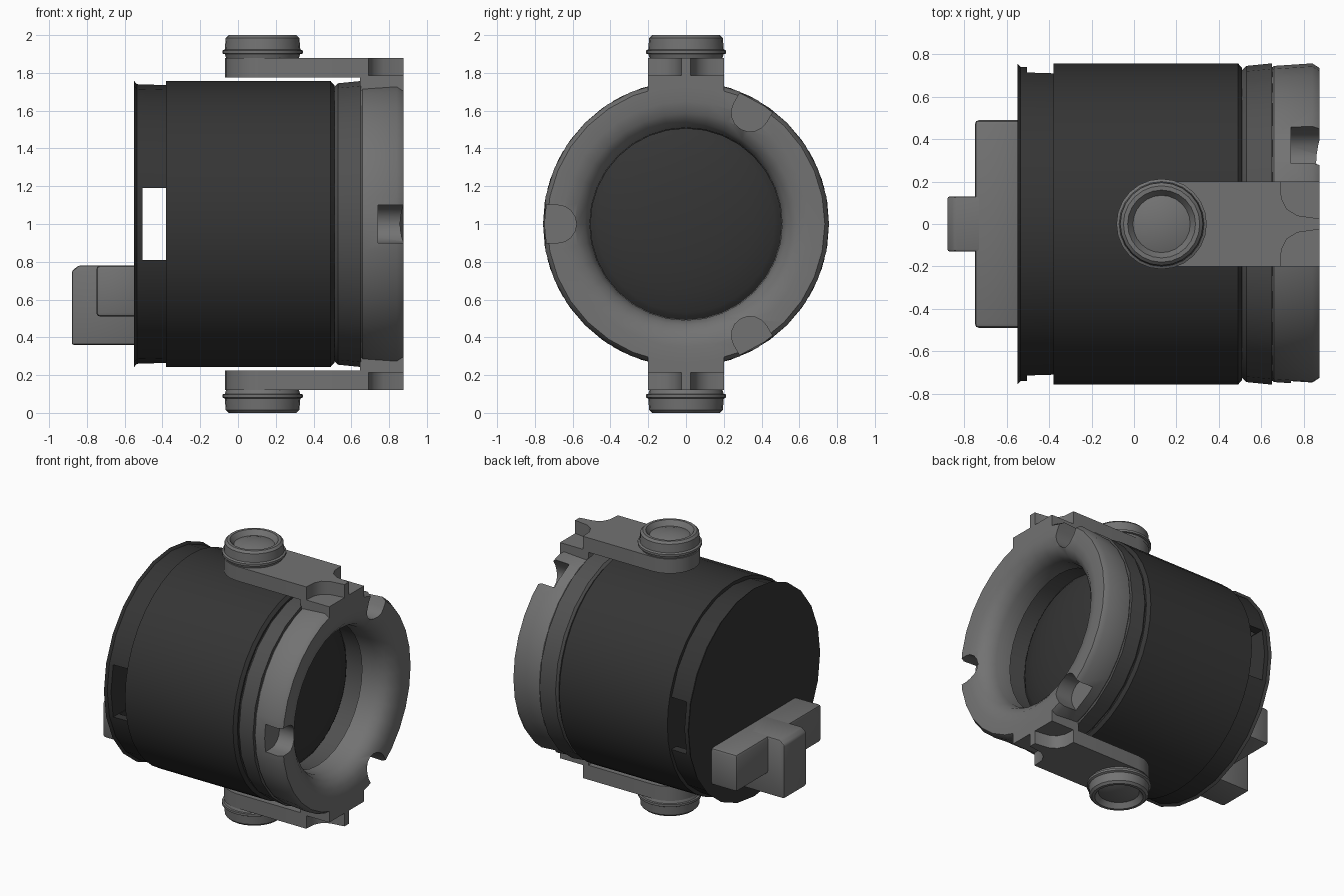
import bpy, bmesh
from math import sin, cos, pi, radians
from mathutils import Vector, Matrix

if "Cube" in bpy.data.objects:
    bpy.data.objects.remove(bpy.data.objects["Cube"])


def material(name, v):
    m = bpy.data.materials.new(name)
    m.diffuse_color = (v, v, v, 1)
    m.use_nodes = True
    m.node_tree.nodes["Principled BSDF"].inputs["Base Color"].default_value = m.diffuse_color
    return m


DARK = material("dark_shell", 0.035)
MID = material("dark_collar", 0.08)
GREY = material("grey_metal", 0.17)


def finish(bm, name, mat):
    bmesh.ops.remove_doubles(bm, verts=bm.verts, dist=1e-5)
    bmesh.ops.recalc_face_normals(bm, faces=bm.faces)
    me = bpy.data.meshes.new(name)
    bm.to_mesh(me)
    bm.free()
    ob = bpy.data.objects.new(name, me)
    bpy.context.collection.objects.link(ob)
    if mat:
        me.materials.append(mat)
    return ob


def activate(ob):
    bpy.ops.object.select_all(action='DESELECT')
    ob.select_set(True)
    bpy.context.view_layer.objects.active = ob


def smooth(ob, angle=35):
    activate(ob)
    bpy.ops.object.shade_smooth_by_angle(angle=radians(angle))


def cut(ob, cutters):
    activate(ob)
    for c in cutters:
        m = ob.modifiers.new("cut", 'BOOLEAN')
        m.object, m.operation, m.solver = c, 'DIFFERENCE', 'EXACT'
        bpy.ops.object.modifier_apply(modifier=m.name)
    for c in cutters:
        bpy.data.objects.remove(c)


def lathe(name, prof, mat, n=32, closed=False, matrix=Matrix.Translation((0, 0, 1))):
    """Spin (along, radius) points about the local x axis."""
    bm = bmesh.new()
    rings = [[bm.verts.new((a, r * cos(2 * pi * i / n), r * sin(2 * pi * i / n)))
              for i in range(n)] if r > 0 else [bm.verts.new((a, 0, 0))] * n
             for a, r in prof]
    pairs = list(zip(rings, rings[1:]))
    if closed:
        pairs.append((rings[-1], rings[0]))
    for p, q in pairs:
        for i in range(n):
            j = (i + 1) % n
            bm.faces.new(list(dict.fromkeys((p[i], p[j], q[j], q[i]))))
    bmesh.ops.transform(bm, matrix=matrix, verts=bm.verts)
    return finish(bm, name, mat)


def prism(name, pts, lo, hi, axis, mat, matrix=Matrix(), bevel=0):
    """Extrude a 2D outline along one axis from lo to hi."""
    bm = bmesh.new()

    def at(p):
        c = list(p)
        c.insert(axis, lo)
        return bm.verts.new(c)
    f = bm.faces.new([at(p) for p in pts])
    ext = bmesh.ops.extrude_face_region(bm, geom=[f])
    d = Vector((0, 0, 0))
    d[axis] = hi - lo
    bmesh.ops.translate(bm, vec=d, verts=[v for v in ext['geom'] if isinstance(v, bmesh.types.BMVert)])
    bmesh.ops.recalc_face_normals(bm, faces=bm.faces)
    if bevel:
        bmesh.ops.bevel(bm, geom=bm.edges[:], offset=bevel, segments=2, affect='EDGES', profile=0.5)
    bmesh.ops.transform(bm, matrix=matrix, verts=bm.verts)
    return finish(bm, name, mat)


def rect(a0, b0, a1, b1):
    return [(a0, b0), (a1, b0), (a1, b1), (a0, b1)]


# main drum with the domed lens
drum = lathe("drum", [(-0.38, 0), (-0.38, 0.757), (0.49, 0.757), (0.51, 0.735), (0.51, 0)], DARK, 40)
smooth(drum)
lens = lathe("lens", [(0.5, 0.53), (0.53, 0.49), (0.54, 0.47), (0.575, 0.36),
                      (0.6, 0.2), (0.61, 0)], DARK, 32)
smooth(lens, 50)

# hollow rear cap with a slot on each side
cap = lathe("rear_cap", [(-0.55, 0), (-0.55, 0.757), (-0.535, 0.74), (-0.375, 0.735), (-0.375, 0.68),
                         (-0.5, 0.68), (-0.5, 0)], DARK, 24)
cut(cap, [prism("slot_cutter", rect(-0.505, 0.81, -0.37, 1.19), -1, 1, 1, None)])
smooth(cap)

# collar between the drum and the front ring
collar = lathe("front_collar", [(0.505, 0.52), (0.505, 0.72), (0.53, 0.745), (0.65, 0.757),
                                (0.655, 0.7), (0.655, 0.52)], MID, 24, True)
smooth(collar)

# front ring with three U-shaped notches
ring = lathe("front_ring", [(0.645, 0.73), (0.66, 0.745), (0.84, 0.757), (0.875, 0.735), (0.875, 0.65),
                            (0.86, 0.585), (0.82, 0.535), (0.76, 0.51), (0.645, 0.505)], GREY, 32, True)
notches = []
for deg in (60, 180, 300):
    u = [(0.68 + 0.1 * cos(t), 0.1 * sin(t)) for t in [pi / 2 + pi * i / 8 for i in range(9)]]
    m = Matrix.Translation((0, 0, 1)) @ Matrix.Rotation(radians(deg), 4, 'X')
    notches.append(prism("notch_cutter", [(0.9, 0.1)] + u + [(0.9, -0.1)], 0.74, 0.95, 0, None, m))
cut(ring, notches)
smooth(ring, 40)

# side arms with pivot knobs, mirrored above and below
arm_end = [(0.13 + 0.2 * cos(t), 0.2 * sin(t)) for t in [pi / 2 + pi * i / 12 for i in range(13)]]
rib = [(0.69, 0.19), (0.695, 0.12), (0.72, 0.07), (0.77, 0.04), (0.875, 0.025)]
for side, s in (("upper", 1), ("lower", -1)):
    flip = Matrix.Translation((0, 0, 1)) @ Matrix.Diagonal((1, 1, s, 1))
    outline = arm_end + [(0.69, -0.2)] + [(x, -y) for x, y in rib] + rib[::-1] + [(0.69, 0.2)]
    smooth(prism(side + "_arm", outline, 0.775, 0.88, 2, GREY, flip))
    prism(side + "_arm_foot", rect(0.645, -0.2, 0.875, 0.2), 0.69, 0.785, 2, GREY, flip)
    up = flip @ Matrix.Translation((0.13, 0, 0)) @ Matrix.Rotation(-pi / 2, 4, 'Y')
    knob = lathe(side + "_knob", [(0.87, 0), (0.87, 0.19), (0.9, 0.2), (0.902, 0.213), (0.918, 0.213), (0.925, 0.2),
                                  (0.985, 0.195), (1.0, 0.18), (1.0, 0.16), (0.965, 0.135),
                                  (0.98, 0.09), (0.988, 0)], GREY, 24, False, up)
    smooth(knob)

# rear handle: cross bar and upright grip
bar = prism("handle_bar", rect(-0.49, 0.51, 0.49, 0.78), -0.75, -0.53, 0, GREY, bevel=0.02)
smooth(bar)
grip = prism("handle_grip", [(-0.53, 0.36), (-0.88, 0.36), (-0.88, 0.75), (-0.845, 0.78), (-0.53, 0.78)],
             -0.13, 0.13, 1, GREY, bevel=0.012)
smooth(grip)
